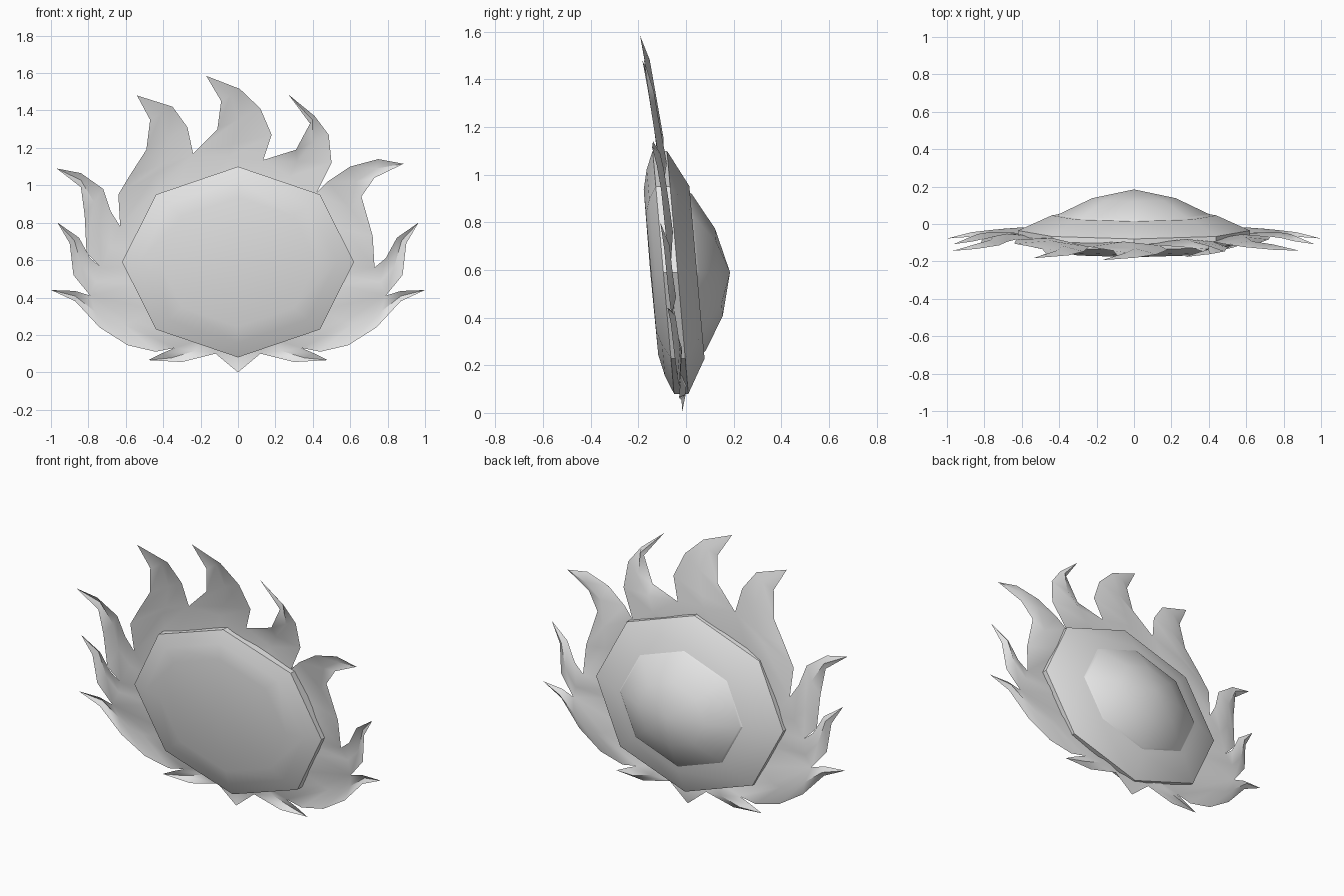
import bpy
import bmesh
import math

cube = bpy.data.objects.get("Cube")
if cube:
    bpy.data.objects.remove(cube, do_unlink=True)

# Single stone-like colour
GREY = (0.8, 0.8, 0.8, 1.0)
grey = bpy.data.materials.new("pale_grey")
grey.use_nodes = True
grey.diffuse_color = GREY
grey.node_tree.nodes["Principled BSDF"].inputs["Base Color"].default_value = GREY

# Shared octagonal body proportions: half width, half height, centre height, lean
HALF_W, HALF_H, MID_Z, LEAN = 0.62, 0.51, 0.59, -0.088
SIDES = 8


def lean(z):
    return LEAN * (z - MID_Z)


def finish(name, bm, angle):
    mesh = bpy.data.meshes.new(name)
    bm.to_mesh(mesh)
    bm.free()
    mesh.materials.append(grey)
    obj = bpy.data.objects.new(name, mesh)
    bpy.context.collection.objects.link(obj)
    bpy.ops.object.select_all(action='DESELECT')
    obj.select_set(True)
    bpy.context.view_layer.objects.active = obj
    bpy.ops.object.shade_smooth_by_angle(angle=math.radians(angle))
    return obj


def octagon_loft(name, profile):
    """Loft (scale, depth) rings; a scale of zero makes a single pole."""
    bm = bmesh.new()
    rings = []
    for scale, depth in profile:
        ring = []
        for i in range(SIDES if scale else 1):
            a = math.tau * i / SIDES
            z = MID_Z + HALF_H * scale * math.sin(a)
            x = HALF_W * scale * math.cos(a)
            ring.append(bm.verts.new((x, depth + lean(z), z)))
        rings.append(ring)
    for a, b in zip(rings, rings[1:]):
        for i in range(SIDES):
            j = (i + 1) % SIDES
            if len(a) == 1:
                bm.faces.new((a[0], b[i], b[j]))
            elif len(b) == 1:
                bm.faces.new((a[i], a[j], b[0]))
            else:
                bm.faces.new((a[i], a[j], b[j], b[i]))
    bmesh.ops.recalc_face_normals(bm, faces=bm.faces)
    return finish(name, bm, 35)


# Body: rounded front plate, thin rim wall, sloping back, then a raised dome
octagon_loft("body_shell", [(0, -0.15), (0.68, -0.147), (0.85, -0.127), (1, -0.095),
                            (1, -0.035), (0.71, 0.046), (0, 0.046)])
octagon_loft("back_dome", [(0.66, 0.044), (0.64, 0.055), (0.36, 0.138), (0, 0.185)])


# Mane: one sheet of flames rooted inside the rim
def radius(x, z):
    return math.hypot(x / HALF_W, (z - MID_Z) / HALF_H)


def mane_point(bm, x, z, bulge=0.0):
    y = -0.062 + lean(z) - 0.045 * max(radius(x, z) - 1, 0) + bulge
    return bm.verts.new((x, y, z))


def rooted(x, z):
    k = 0.88 / radius(x, z)
    return x * k, MID_Z + (z - MID_Z) * k


def middle(p, q):
    return (p[0] + q[0]) / 2, (p[1] + q[1]) / 2


def flame(bm, side_a, side_b, tip, sign=1):
    """Each side runs from its notch to the tip; a centre line is bowed backwards."""
    n = max(len(side_a), len(side_b))
    a, b = [[(sign * x, z) for x, z in [s[0]] * (n - len(s)) + s] for s in (side_a, side_b)]
    rows = [[mane_point(bm, *rooted(*p)) for p in (a[0], middle(a[0], b[0]), b[0])]]
    for p, q in zip(a, b):
        rows.append([mane_point(bm, *p), mane_point(bm, *middle(p, q), 0.022),
                     mane_point(bm, *q)])
    for r, s in zip(rows, rows[1:]):
        for i in range(2):
            bm.faces.new((r[i], r[i + 1], s[i + 1], s[i]))
    end = mane_point(bm, sign * tip[0], tip[1])
    for i in range(2):
        bm.faces.new((rows[-1][i], rows[-1][i + 1], end))


mane = bmesh.new()
# Bottom point
flame(mane, [(-0.12, 0.1)], [(0.12, 0.1)], (0, 0))
# Mirrored lower flames
for sign in (1, -1):
    flame(mane, [(0.12, 0.1), (0.3, 0.055)], [(0.34, 0.13), (0.41, 0.1)], (0.48, 0.065), sign)
    flame(mane, [(0.34, 0.13), (0.44, 0.11), (0.59, 0.145), (0.74, 0.24), (0.87, 0.38)],
          [(0.79, 0.41), (0.87, 0.435)], (1, 0.44), sign)
    flame(mane, [(0.79, 0.41), (0.88, 0.52), (0.9, 0.69)],
          [(0.73, 0.56), (0.79, 0.61), (0.85, 0.72)], (0.965, 0.8), sign)
# Upper flames, sweeping from one side over the top to the other
flame(mane, [(-0.73, 0.56), (-0.81, 0.64), (-0.82, 0.84), (-0.84, 0.99)],
      [(-0.63, 0.78), (-0.68, 0.86), (-0.72, 0.98), (-0.84, 1.065)], (-0.97, 1.09))
flame(mane, [(-0.63, 0.78), (-0.64, 0.95), (-0.58, 1.05), (-0.49, 1.19), (-0.47, 1.35)],
      [(-0.24, 1.17), (-0.27, 1.31), (-0.35, 1.42)], (-0.54, 1.48))
flame(mane, [(-0.24, 1.17), (-0.11, 1.3), (-0.09, 1.45)],
      [(0.135, 1.135), (0.18, 1.27), (0.12, 1.41), (0.01, 1.515)], (-0.17, 1.585))
flame(mane, [(0.135, 1.135), (0.31, 1.19), (0.385, 1.33)],
      [(0.42, 0.96), (0.5, 1.12), (0.485, 1.27), (0.41, 1.37)], (0.27, 1.485))
flame(mane, [(0.42, 0.96), (0.48, 1.02), (0.6, 1.1), (0.75, 1.14)],
      [(0.73, 0.56), (0.72, 0.73), (0.66, 0.94), (0.73, 1.04)], (0.885, 1.115))

bmesh.ops.remove_doubles(mane, verts=mane.verts, dist=0.002)
for face in mane.faces:
    face.normal_update()
    if face.normal.y > 0:
        face.normal_flip()
finish("flame_mane", mane, 45)
